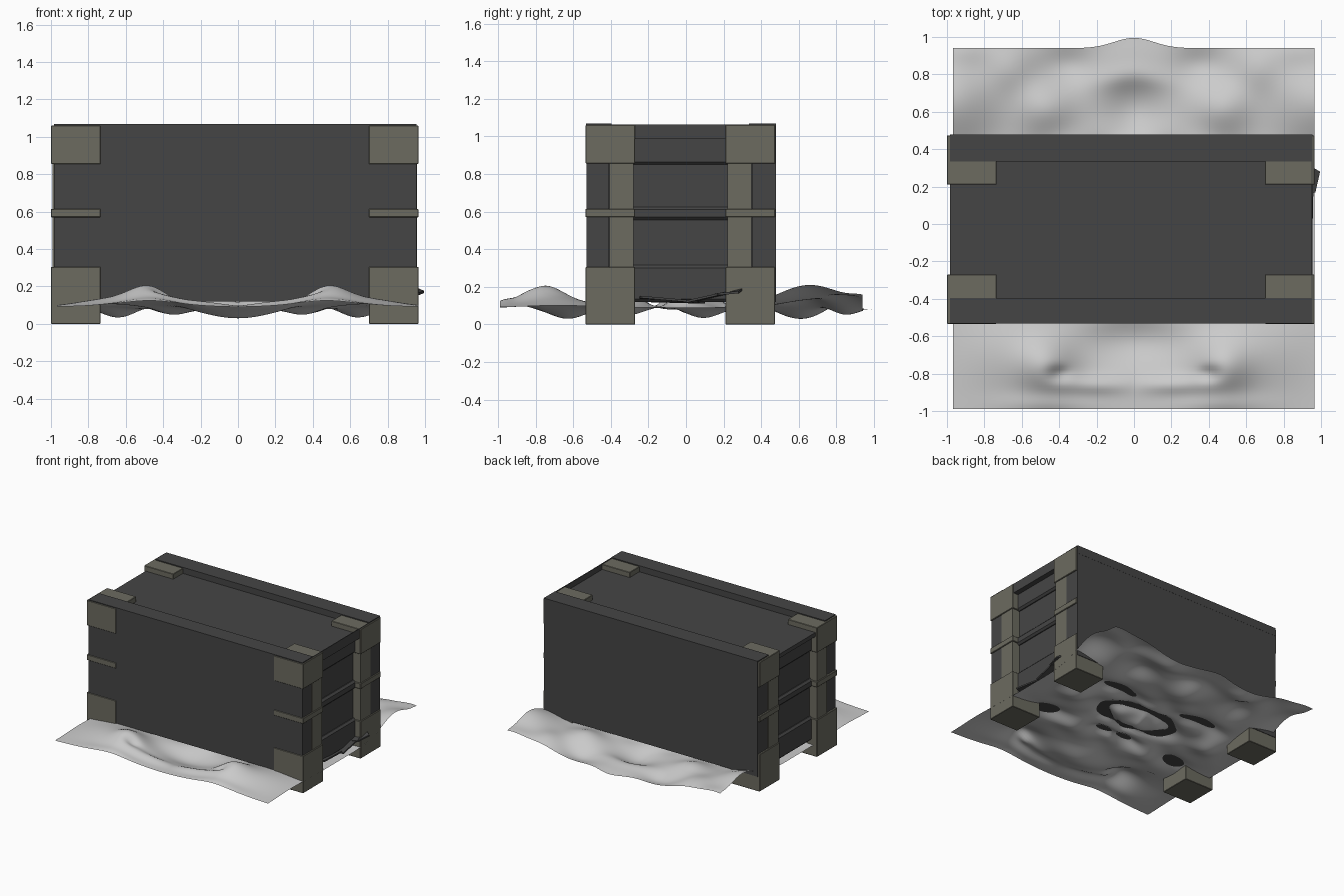
import bpy, bmesh, math

if "Cube" in bpy.data.objects:
    bpy.data.objects.remove(bpy.data.objects["Cube"])

def mat(name, col):
    m = bpy.data.materials.new(name)
    m.diffuse_color = (*col, 1)
    m.use_nodes = True
    m.node_tree.nodes["Principled BSDF"].inputs["Base Color"].default_value = m.diffuse_color
    return m

DARK = mat("dark_grey", (0.06, 0.06, 0.06))
OLIVE = mat("olive_grey", (0.15, 0.147, 0.117))
CLOTH = mat("pale_grey", (0.60, 0.60, 0.60))
CX, CY = -0.0175, -0.03      # centre of the crate


def finish(bm, name, m):
    me = bpy.data.meshes.new(name)
    bm.to_mesh(me)
    bm.free()
    me.materials.append(m)
    ob = bpy.data.objects.new(name, me)
    bpy.context.collection.objects.link(ob)
    return ob


def box(name, x, y, z, m, bevel=0.0):
    x, y = sorted(x), sorted(y)
    bm = bmesh.new()
    bmesh.ops.create_cube(bm, size=1)
    for v in bm.verts:
        v.co = [r[0] + (c + 0.5) * (r[1] - r[0]) for c, r in zip(v.co, (x, y, z))]
    if bevel:
        bmesh.ops.bevel(bm, geom=bm.edges[:], offset=bevel, segments=1, affect='EDGES')
    return finish(bm, name, m)


def side(v, s, c):
    """Offsets from the centre, flipped to side s."""
    return [c + s * a for a in v]


# Crate body and lid
box("crate_core", (-0.925, 0.89), (-0.42, 0.36), (0.12, 1.0), DARK)
box("lid_panel", (-0.985, 0.955), (-0.42, 0.36), (0.985, 1.018), DARK)
box("end_lip", (0.949, 0.955), (-0.40, 0.35), (1.0, 1.064), DARK)

# Long side walls and raised lid rails
for s, n in ((-1, "front"), (1, "back")):
    outer = 0.50 if s < 0 else 0.508
    box(n + "_wall", (-0.985, 0.955), side((0.38, outer), s, CY), (0.12, 1.06), DARK)
    box(n + "_lid_rail", (-0.985, 0.955), side((0.365, outer + 0.001), s, CY), (1.0, 1.068), DARK)

# Ribs across both recessed ends
for s, n in ((-1, "left"), (1, "right")):
    for part, z in (("upper", (0.85, 1.0)), ("middle", (0.555, 0.625)), ("lower", (0.12, 0.315))):
        box(f"{n}_{part}_rib", side((0.86, 0.93), s, CX), (-0.30, 0.24), z, DARK, 0.015)

# Corner posts: cap, band, foot and the slimmer post between
for sx, nx in ((-1, "left"), (1, "right")):
    for sy, ny in ((-1, "front"), (1, "back")):
        n = f"{ny}_{nx}_"
        X = side((0.717, 0.982), sx, CX)
        Y = side((0.24, 0.504), sy, CY)
        box(n + "cap", X, Y, (0.855, 1.06), OLIVE, 0.003)
        box(n + "band", X, Y, (0.57, 0.615), OLIVE, 0.003)
        box(n + "foot", X, Y, (0.0, 0.305), OLIVE, 0.003)
        box(n + "post", side((0.72, 0.974), sx, CX), side((0.25, 0.378), sy, CY),
            (0.25, 0.9), OLIVE)

# Loose dark splinters under the right end
SHARDS = [
    [(0.80, -0.27, 0.12), (0.95, -0.24, 0.14), (0.93, 0.05, 0.115), (0.78, 0.10, 0.11)],
    [(0.85, 0.02, 0.11), (0.955, 0.0, 0.115), (0.96, 0.22, 0.165), (0.86, 0.2, 0.15)],
    [(0.93, 0.15, 0.15), (0.97, 0.17, 0.155), (0.995, 0.28, 0.165), (0.96, 0.30, 0.18)],
]
for i, pts in enumerate(SHARDS):
    bm = bmesh.new()
    lo = [bm.verts.new(p) for p in pts]
    hi = [bm.verts.new((p[0], p[1], p[2] + 0.012)) for p in pts]
    bm.faces.new(lo[::-1])
    bm.faces.new(hi)
    for k in range(4):
        j = (k + 1) % 4
        bm.faces.new((lo[k], lo[j], hi[j], hi[k]))
    finish(bm, f"splinter_{i + 1}", DARK)

# Rumpled ground sheet, mirrored left to right: |x|, y, width, depth, height
BUMPS = [
    # front
    (0.47, -0.76, 0.15, 0.15, 0.095), (0.67, -0.68, 0.25, 0.22, 0.045),
    (0.0, -0.63, 0.25, 0.13, -0.06), (0.22, -0.86, 0.20, 0.05, 0.03),
    (0.40, -0.80, 0.06, 0.04, -0.03), (0.45, -0.97, 0.25, 0.06, 0.025),
    # back
    (0.98, 0.66, 0.24, 0.24, 0.12), (0.66, 0.84, 0.14, 0.14, 0.05),
    (0.48, 0.62, 0.15, 0.13, 0.06), (0.0, 0.60, 0.16, 0.13, -0.06),
    (0.0, 0.76, 0.20, 0.06, 0.02), (0.35, 0.85, 0.15, 0.10, -0.04),
    (0.90, 0.95, 0.18, 0.10, 0.04), (0.0, 0.97, 0.20, 0.08, -0.015),
    # beneath the crate
    (0.0, 0.04, 0.20, 0.08, -0.04), (0.65, 0.10, 0.13, 0.14, -0.05),
    (0.35, -0.32, 0.15, 0.10, -0.04), (0.62, -0.28, 0.15, 0.09, 0.05),
    (0.0, -0.24, 0.22, 0.05, 0.04), (0.40, 0.30, 0.22, 0.07, 0.045),
]


def height(x, y):
    a = abs(x)
    inner = math.exp(-(y / 0.45) ** 4)
    z = 0.09 + 0.018 * math.sin(17 * a + 4 * y) * math.sin(19 * y) * inner * (1 - a)
    for bx, by, w, d, h in BUMPS:
        z += h * math.exp(-((a - bx) / w) ** 2 - ((y - by) / d) ** 2)
    ring = math.hypot(x / 0.30, (y - 0.04) / 0.14)
    z += 0.05 * math.exp(-((ring - 1) / 0.3) ** 2)
    return max(z, 0.025)


bm = bmesh.new()
NX, NY = 110, 110
grid = []
for j in range(NY + 1):
    row = []
    for i in range(NX + 1):
        x = -0.967 + 1.932 * i / NX
        y = -0.99 + 1.93 * j / NY
        # bulge in the middle of the back edge
        yy = y + 0.055 * math.exp(-(x / 0.15) ** 2) * max(0, (y - 0.5) / 0.44)
        row.append(bm.verts.new((x, yy, height(x, y))))
    grid.append(row)
for j in range(NY):
    for i in range(NX):
        f = bm.faces.new((grid[j][i], grid[j][i + 1], grid[j + 1][i + 1], grid[j + 1][i]))
        f.smooth = True
finish(bm, "ground_sheet", CLOTH)
